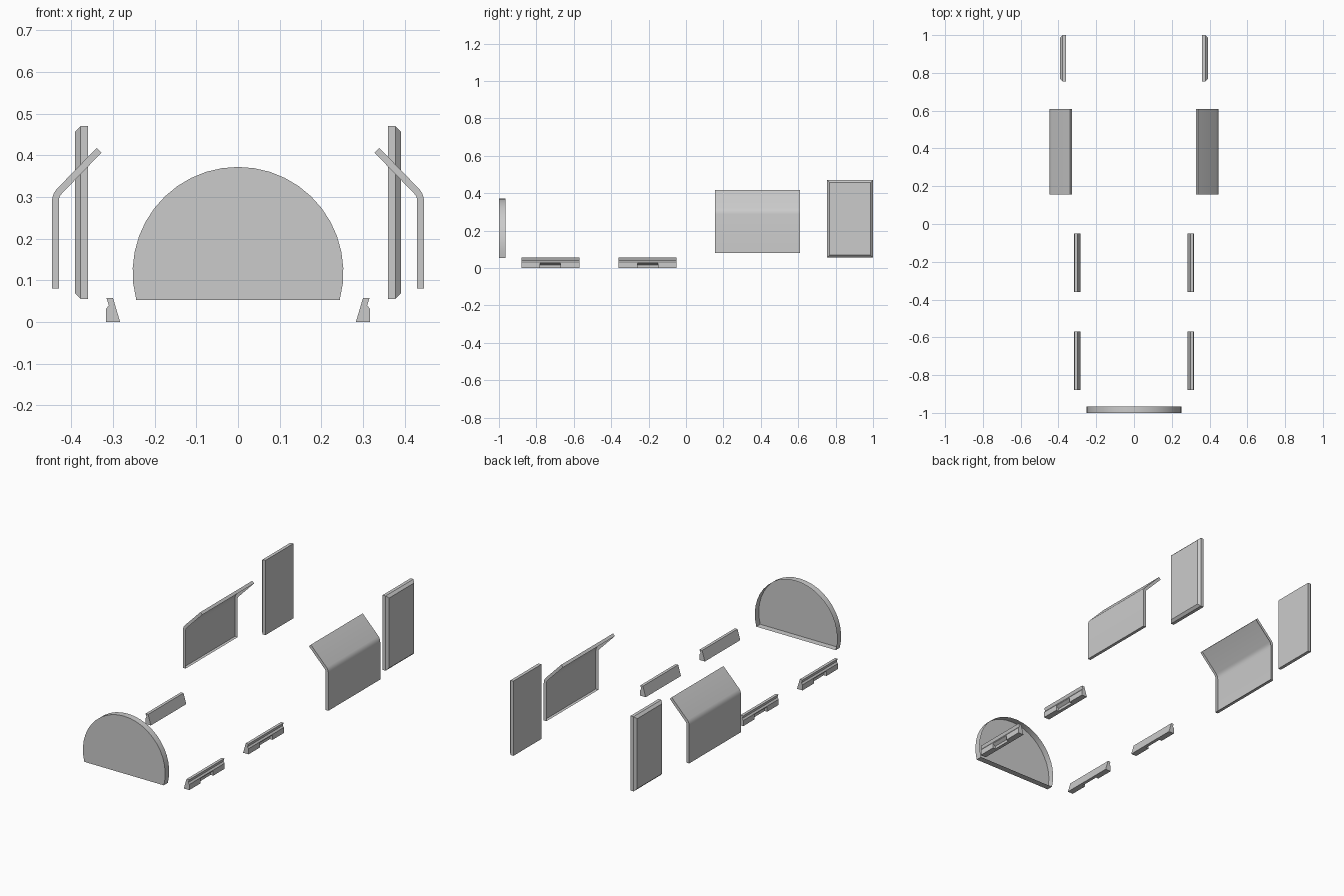
import bpy, bmesh, math

if "Cube" in bpy.data.objects:
    bpy.data.objects.remove(bpy.data.objects["Cube"])


def add_object(name, bm, mirror=True):
    """Turn a bmesh into an object, optionally mirrored across x = 0."""
    bmesh.ops.recalc_face_normals(bm, faces=bm.faces)
    mesh = bpy.data.meshes.new(name)
    bm.to_mesh(mesh)
    bm.free()
    ob = bpy.data.objects.new(name, mesh)
    bpy.context.collection.objects.link(ob)
    if mirror:
        ob.modifiers.new("mirror", "MIRROR")
    return ob


def extrude_profile(profile, y0, y1):
    """Closed prism: an (x, z) outline swept from y0 to y1."""
    bm = bmesh.new()
    face = bm.faces.new([bm.verts.new((x, y0, z)) for x, z in profile])
    geom = bmesh.ops.extrude_face_region(bm, geom=[face], use_keep_orig=True)["geom"]
    moved = [v for v in geom if isinstance(v, bmesh.types.BMVert)]
    bmesh.ops.translate(bm, verts=moved, vec=(0, y1 - y0, 0))
    bmesh.ops.recalc_face_normals(bm, faces=bm.faces)
    return bm


def smooth(ob):
    bpy.ops.object.select_all(action='DESELECT')
    ob.select_set(True)
    bpy.context.view_layer.objects.active = ob
    bpy.ops.object.shade_smooth_by_angle(angle=math.radians(30))


# Front window: flat-bottomed disc, a shallow tray open to the back
R, CZ, SEGS = 0.253, 0.119, 24
start = -math.asin((CZ - 0.053) / R)
arc = [start + (math.pi - 2 * start) * i / SEGS for i in range(SEGS + 1)]
bm = extrude_profile([(R * math.cos(a), CZ + R * math.sin(a)) for a in arc], -1.0, -0.965)
back = [f for f in bm.faces if f.calc_center_median().y > -0.966]
bmesh.ops.delete(bm, geom=back, context='FACES_ONLY')
smooth(add_object("front_window", bm, mirror=False))

# Bent side windows: vertical pane curving into a sloped top, open on the inside
outer = [(0.447, 0.08), (0.447, 0.288), (0.4455, 0.299), (0.442, 0.309),
         (0.436, 0.318), (0.339, 0.418)]
inner = [(0.328, 0.406), (0.423, 0.308), (0.427, 0.303), (0.4295, 0.296),
         (0.43, 0.288), (0.43, 0.08)]
bm = extrude_profile(outer + inner, 0.155, 0.61)
inside = []
for f in bm.faces:
    n, c = f.normal, f.calc_center_median()
    # inner skin faces point toward the centre; the top rim points inward and up/down
    is_rim = c.z > 0.41
    if abs(n.y) < 0.5 and n.x < -0.3 and not is_rim:
        inside.append(f)
    elif abs(n.y) < 0.5 and n.x < -0.3 and is_rim and n.z < -0.9:
        inside.append(f)
bmesh.ops.delete(bm, geom=inside, context='FACES_ONLY')
smooth(add_object("bent_side_window", bm))

# Rear side windows: slabs with a chamfered outer face
z0, z1, y0, y1, c = 0.055, 0.47, 0.755, 1.0, 0.013
bm = bmesh.new()
rings = []
for x, d in ((0.36, 0), (0.378, 0), (0.391, c)):
    rings.append([bm.verts.new(p) for p in (
        (x, y0 + d, z0 + d), (x, y1 - d, z0 + d), (x, y1 - d, z1 - d), (x, y0 + d, z1 - d))])
for a, b in zip(rings, rings[1:]):
    for i in range(4):
        j = (i + 1) % 4
        bm.faces.new((a[i], a[j], b[j], b[i]))
bm.faces.new(rings[0])
bm.faces.new(rings[-1])
add_object("rear_side_window", bm)

# Low rails: grooved wedge section with a recess under the middle of the outer side
rail = [(0.283, 0), (0.317, 0), (0.317, 0.031), (0.310, 0.040), (0.316, 0.057), (0.300, 0.057)]
recess = [(0.301, -0.02), (0.33, -0.02), (0.33, 0.036), (0.301, 0.015)]
for label, yc in (("front", -0.725), ("middle", -0.205)):
    cutter = add_object(label + "_rail_cutter", extrude_profile(recess, yc - 0.055, yc + 0.055), False)
    cutter.hide_render = True
    cutter.hide_viewport = True
    ob = add_object(label + "_rail", extrude_profile(rail, yc - 0.155, yc + 0.155), False)
    cut = ob.modifiers.new("recess", "BOOLEAN")
    cut.operation = 'DIFFERENCE'
    cut.solver = 'EXACT'
    cut.object = cutter
    ob.modifiers.new("mirror", "MIRROR")
